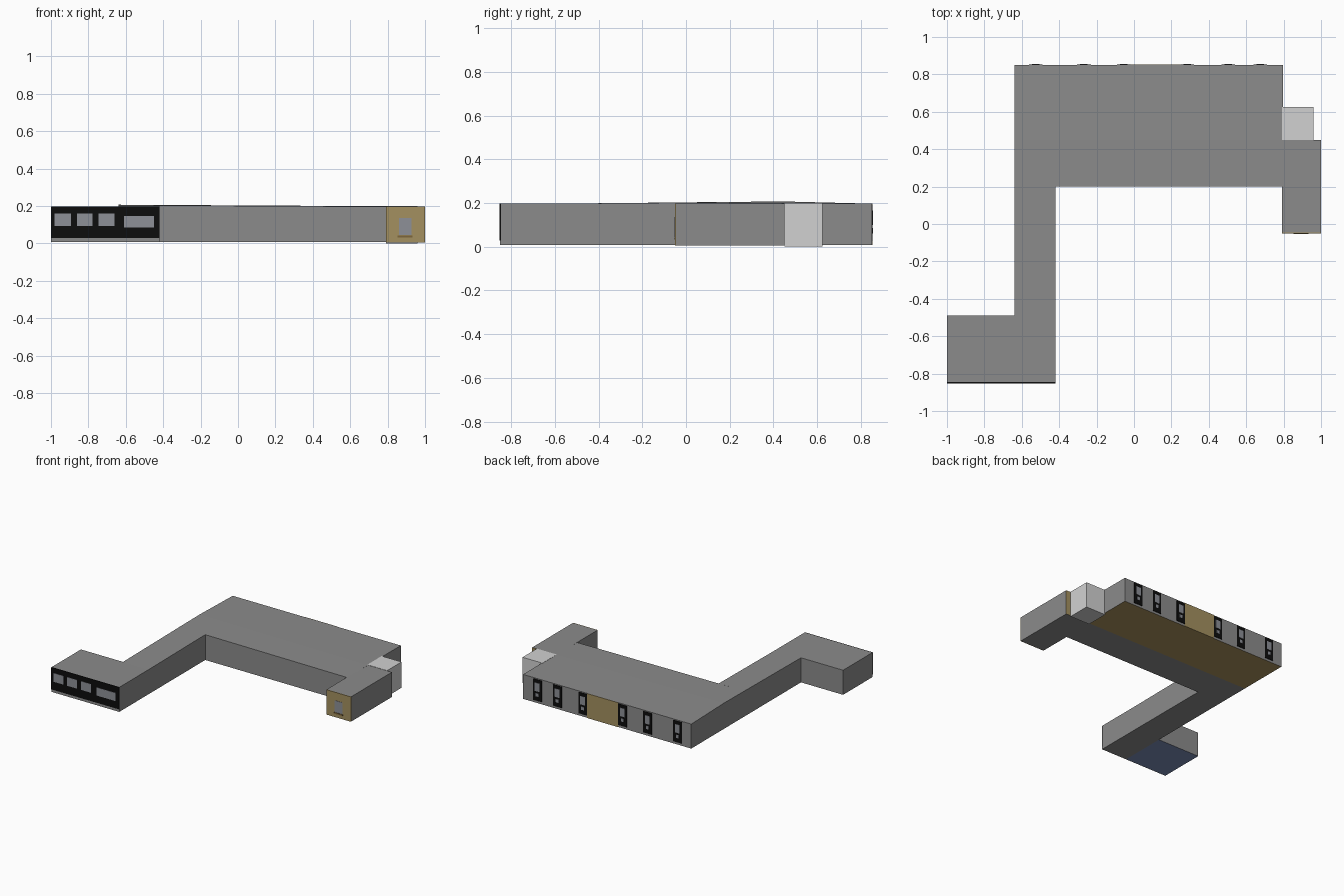
import bpy, bmesh

if "Cube" in bpy.data.objects:
    bpy.data.objects.remove(bpy.data.objects["Cube"])


def material(name, rgb):
    m = bpy.data.materials.new(name)
    m.diffuse_color = (*rgb, 1.0)
    m.use_nodes = True
    m.node_tree.nodes["Principled BSDF"].inputs["Base Color"].default_value = m.diffuse_color
    return m


GREY = material("wall grey", (0.26, 0.26, 0.26))
LIGHT = material("light grey", (0.64, 0.64, 0.64))
TAN = material("tan", (0.37, 0.28, 0.115))
FLOOR_TAN = material("tan floor", (0.41, 0.29, 0.11))
FLOOR_BLUE = material("blue floor", (0.20, 0.27, 0.48))
BLACK = material("black", (0.004, 0.004, 0.004))
PANE = material("window grey", (0.27, 0.28, 0.31))
SILL = material("brown sill", (0.20, 0.13, 0.045))


def block(name, x, y, z0, tops, mat, floor=None, back=None):
    """Box with a top height per corner; tops run anticlockwise from front left."""
    if not isinstance(tops, tuple):
        tops = (tops,) * 4
    corners = [(x[0], y[0]), (x[1], y[0]), (x[1], y[1]), (x[0], y[1])]
    bm = bmesh.new()
    low = [bm.verts.new((a, b, z0)) for a, b in corners]
    high = [bm.verts.new((a, b, t)) for (a, b), t in zip(corners, tops)]
    bottom = bm.faces.new(low[::-1])
    bm.faces.new(high)
    sides = [bm.faces.new((low[i], low[(i + 1) % 4], high[(i + 1) % 4], high[i]))
             for i in range(4)]
    me = bpy.data.meshes.new(name)
    me.materials.append(mat)
    for face, extra in ((bottom, floor), (sides[2], back)):
        if extra:
            me.materials.append(extra)
            face.material_index = len(me.materials) - 1
    bm.to_mesh(me)
    bm.free()
    ob = bpy.data.objects.new(name, me)
    bpy.context.collection.objects.link(ob)
    return ob


# Main building: rear hall and corridor share a slightly raised roof line
block("rear_hall", (-0.64, 0.797), (0.45, 0.85), 0.008, (0.207, 0.199, 0.197, 0.197),
      GREY, floor=FLOOR_TAN)
block("corridor", (-0.64, 0.797), (0.20, 0.45), 0.008, (0.205, 0.197, 0.199, 0.207), GREY)

# Left wing and front room
block("left_wing", (-0.64, -0.42), (-0.49, 0.20), 0.008, (0.198, 0.198, 0.204, 0.205), GREY)
block("front_room", (-1.0, -0.64), (-0.846, -0.49), 0.008, 0.198, GREY, floor=FLOOR_BLUE)
block("front_room_end", (-0.64, -0.42), (-0.846, -0.49), 0.008, 0.198, GREY)

# Right wing and pale annex
block("right_wing", (0.79, 1.0), (-0.045, 0.45), 0.006, 0.198, GREY, back=TAN)
block("annex", (0.79, 0.96), (0.45, 0.625), 0.0, 0.2, LIGHT)

# Front room window wall
block("front_window_wall", (-1.0, -0.42), (-0.852, -0.846), 0.028, 0.198, BLACK)
block("front_wall_base", (-1.0, -0.42), (-0.850, -0.846), 0.008, 0.028, GREY)
for i, (a, b, lo, hi) in enumerate([(-0.98, -0.892, 0.093, 0.16), (-0.862, -0.778, 0.093, 0.16),
                                    (-0.745, -0.66, 0.093, 0.16), (-0.61, -0.45, 0.085, 0.148)]):
    block(f"front_window_{i}", (a, b), (-0.854, -0.852), lo, hi, PANE)

# Entrance wall with door and sill
block("entrance_wall", (0.79, 1.0), (-0.050, -0.045), 0.006, 0.198, TAN)
block("entrance_door", (0.86, 0.928), (-0.052, -0.050), 0.045, 0.135, PANE)
block("entrance_sill", (0.852, 0.932), (-0.053, -0.050), 0.032, 0.043, SILL)

# Rear wall: tan centre panel and six dark windows with panes
block("rear_panel", (-0.02, 0.25), (0.85, 0.853), 0.008, 0.197, TAN)
for i, c in enumerate((-0.525, -0.268, -0.054, 0.285, 0.504, 0.675)):
    block(f"rear_window_{i}", (c - 0.037, c + 0.037), (0.85, 0.854), 0.026, 0.190, BLACK)
    block(f"rear_pane_{i}", (c - 0.02, c + 0.02), (0.854, 0.856), 0.10, 0.165, PANE)
    block(f"rear_lower_pane_{i}", (c - 0.012, c + 0.012), (0.854, 0.856), 0.06, 0.085, PANE)
